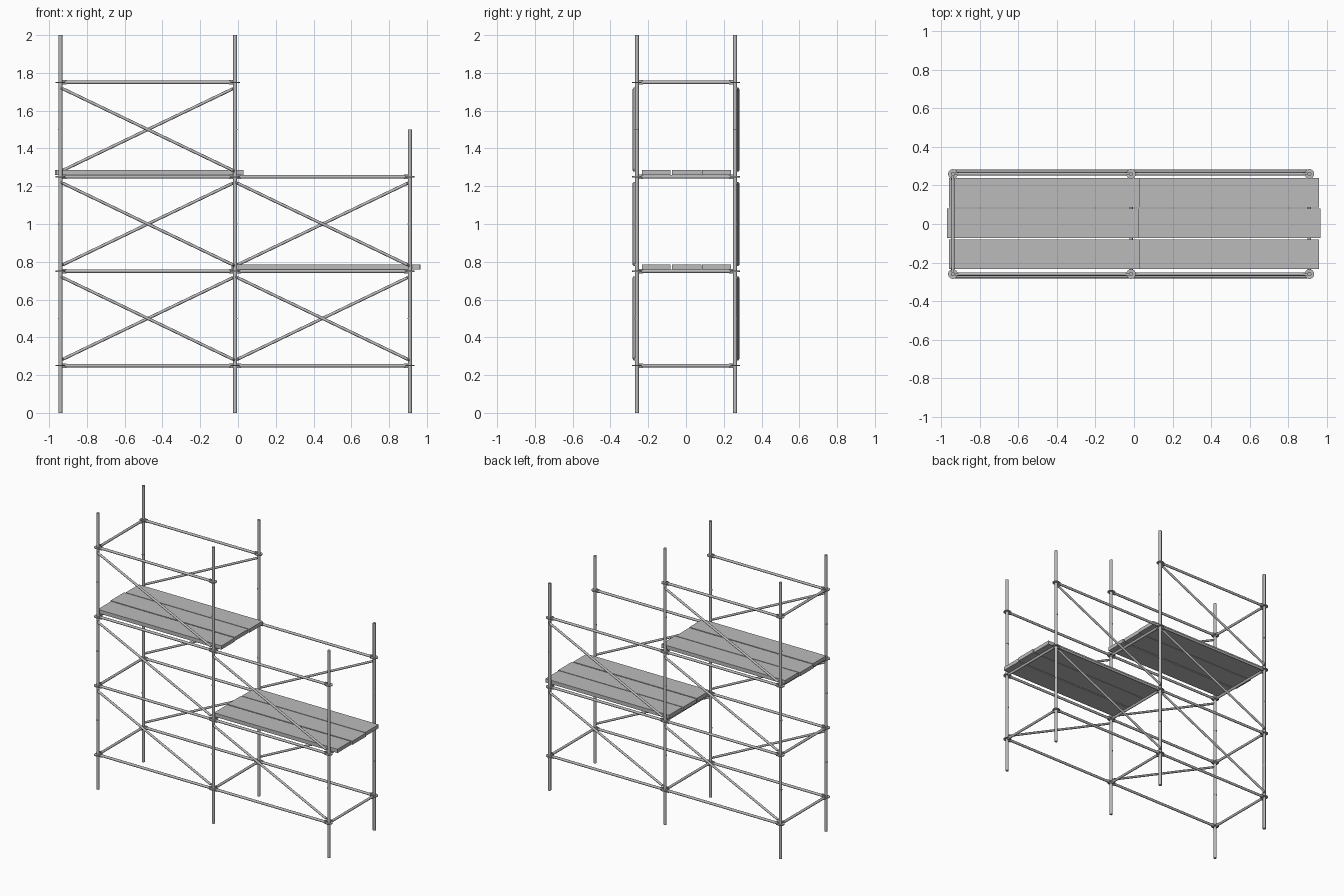
import bpy
from math import radians
from mathutils import Vector

cube = bpy.data.objects.get("Cube")
if cube:
    bpy.data.objects.remove(cube)


def make_material(name, value):
    mat = bpy.data.materials.new(name)
    mat.use_nodes = True
    colour = (value, value, value, 1)
    mat.diffuse_color = colour
    mat.node_tree.nodes["Principled BSDF"].inputs["Base Color"].default_value = colour
    return mat


grey = make_material("galvanised grey", 0.5)


def tube(name, a, b, radius, sides=12):
    """Smooth cylinder running from a to b."""
    a, b = Vector(a), Vector(b)
    bpy.ops.mesh.primitive_cylinder_add(vertices=sides, radius=radius,
                                        depth=(b - a).length, location=(a + b) / 2)
    obj = bpy.context.object
    obj.rotation_euler = (b - a).to_track_quat("Z", "Y").to_euler()
    obj.name = name
    obj.data.materials.append(grey)
    bpy.ops.object.shade_smooth_by_angle(angle=radians(40))
    return obj


def box(name, low, high):
    low, high = Vector(low), Vector(high)
    bpy.ops.mesh.primitive_cube_add(size=1, location=(low + high) / 2)
    obj = bpy.context.object
    obj.scale = high - low
    obj.name = name
    obj.data.materials.append(grey)
    return obj


def rail(name, a, b):
    """Horizontal tube with a wedge head at each end, fixed to two posts."""
    a, b = Vector(a), Vector(b)
    along = (b - a).normalized()
    tube(name, a + along * 0.024, b - along * 0.024, 0.009)
    for end, inward in ((a, along), (b, -along)):
        across = Vector((abs(along.y), abs(along.x), 0)) * 0.006
        p, q = end + inward * 0.011, end + inward * 0.032
        low = Vector(map(min, p, q)) - across - Vector((0, 0, 0.012))
        high = Vector(map(max, p, q)) + across + Vector((0, 0, 0.012))
        box(name + "_head", low, high)


def brace(name, a, b, side):
    """Diagonal tube outside the posts, with its ends turned in to them."""
    out = Vector((0, side * 0.014, 0))
    a, b = Vector(a), Vector(b)
    along = (b - a).normalized() * 0.02
    tube(name, a + out + along * 0.5, b + out - along * 0.5, 0.008)
    for end, step in ((a, along), (b, -along)):
        tube(name + "_end", end - step * 0.3, end + out + step * 0.7, 0.007, 8)


POST_X = (-0.94, -0.015, 0.91)
POST_TOP = (2.0, 2.0, 1.5)
POST_Y = 0.26
LEVELS = (0.25, 0.75, 1.25, 1.75)

# Posts with joint collars and rosette discs
for x, top in zip(POST_X, POST_TOP):
    for y in (-POST_Y, POST_Y):
        tube("post", (x, y, 0), (x, y, top), 0.0105, 16)
        for z in (0.5, 1.0, 1.5):
            if z < top:
                tube("post_collar", (x, y, z - 0.003), (x, y, z + 0.003), 0.012, 16)
        for z in LEVELS:
            if z < top:
                tube("rosette", (x, y, z - 0.003), (x, y, z + 0.003), 0.025, 16)

# Long rails and braces, bay by bay
for bay, levels in enumerate((LEVELS, LEVELS[:3])):
    x0, x1 = POST_X[bay], POST_X[bay + 1]
    for y in (-POST_Y, POST_Y):
        side = 1 if y > 0 else -1
        for z in levels:
            rail("long_rail", (x0, y, z), (x1, y, z))
        for z in levels[:-1]:
            ends = (z + 0.03, z + 0.47)
            za, zb = ends if side > 0 else ends[::-1]
            brace("diagonal_brace", (x0 + 0.004, y, za), (x1 - 0.004, y, zb), side)

# Cross rails; the uppermost is only at the tall end
for x, levels in zip(POST_X, (LEVELS, LEVELS[:3], LEVELS[:2])):
    for z in levels:
        rail("cross_rail", (x, -POST_Y, z), (x, POST_Y, z))

# Deck planks, the middle one slid slightly lengthways
PLANK_Y = ((-0.233, -0.081), (-0.073, 0.081), (0.086, 0.238))
for z, outer, middle in ((1.259, (-0.96, 0.03), (-0.97, 0.025)),
                         (0.759, (-0.03, 0.96), (-0.035, 0.967))):
    for i, (y0, y1) in enumerate(PLANK_Y):
        x0, x1 = middle if i == 1 else outer
        box("deck_plank", (x0, y0, z), (x1, y1, z + 0.027))
